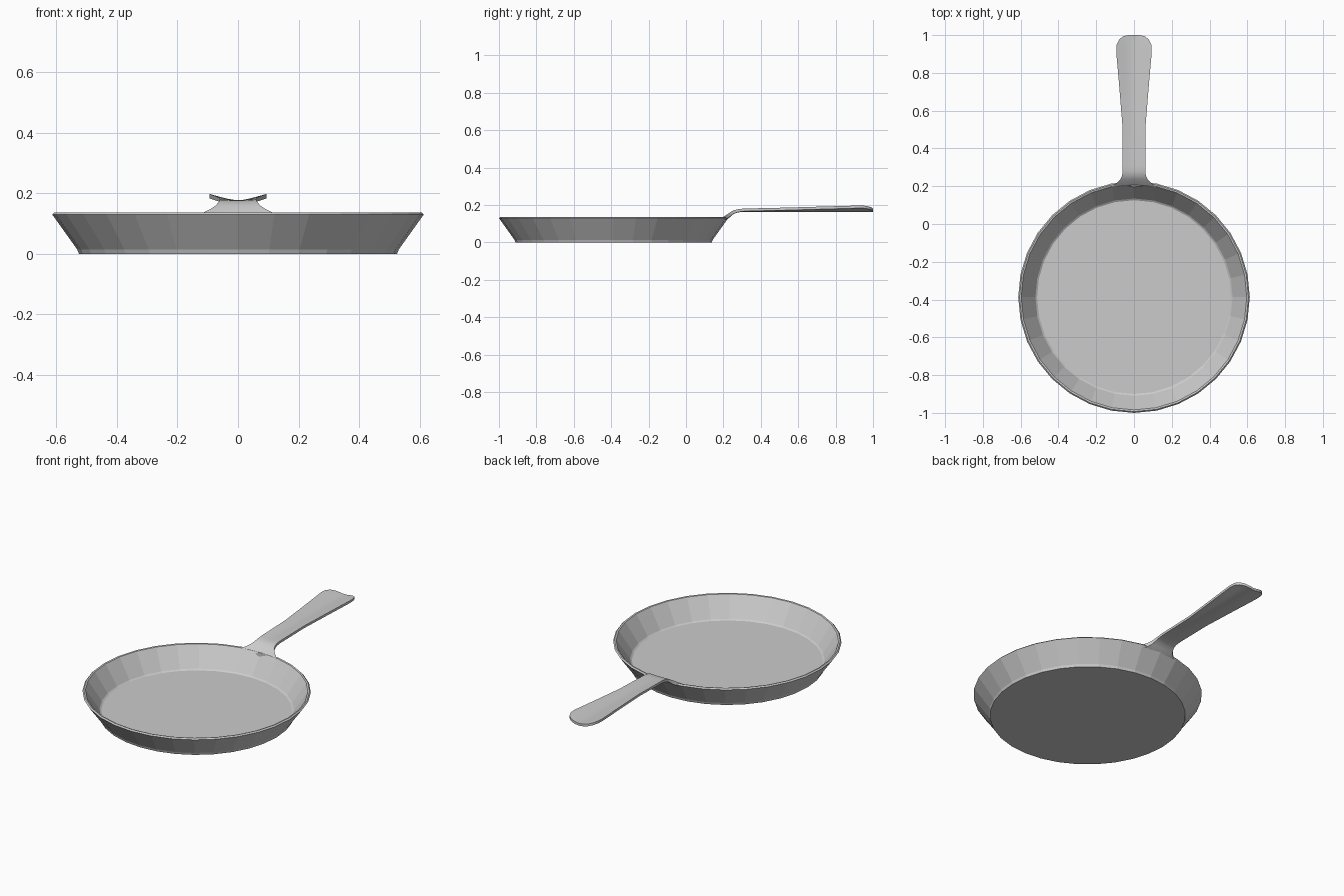
import bpy, bmesh, math

if "Cube" in bpy.data.objects:
    bpy.data.objects.remove(bpy.data.objects["Cube"])

SIDES = 32
CY = -0.387          # pan centre along y


def make_object(name, bm):
    bmesh.ops.recalc_face_normals(bm, faces=bm.faces)
    mesh = bpy.data.meshes.new(name)
    bm.to_mesh(mesh)
    bm.free()
    obj = bpy.data.objects.new(name, mesh)
    bpy.context.collection.objects.link(obj)
    return obj


def bridge(bm, a, b):
    n = len(a)
    for i in range(n):
        bm.faces.new((a[i], a[(i + 1) % n], b[(i + 1) % n], b[i]))


# Pan: one profile (radius, z) from underside, over the rim, to the cooking floor
profile = [(0.525, 0.0), (0.530, 0.014), (0.613, 0.130), (0.606, 0.137),
           (0.597, 0.135), (0.522, 0.023), (0.513, 0.017)]
bm = bmesh.new()
rings = []
for r, z in profile:
    rings.append([bm.verts.new((r * math.cos(2 * math.pi * i / SIDES),
                                CY + r * math.sin(2 * math.pi * i / SIDES), z))
                  for i in range(SIDES)])
for a, b in zip(rings, rings[1:]):
    bridge(bm, a, b)
bm.faces.new(rings[0])
bm.faces.new(rings[-1])
make_object("pan_body", bm)

# Handle stations: y, half width, top z, bottom z, edge lift, curve along the rim
stations = [(0.208, 0.118, 0.134, 0.115, 0.0, 1.0),
            (0.222, 0.092, 0.147, 0.124, 0.0, 0.9),
            (0.238, 0.073, 0.160, 0.138, 0.0, 0.7),
            (0.256, 0.063, 0.171, 0.153, 0.001, 0.4),
            (0.280, 0.060, 0.176, 0.161, 0.002, 0.0),
            (0.310, 0.060, 0.177, 0.163, 0.004, 0.0),
            (0.530, 0.062, 0.177, 0.163, 0.009, 0.0),
            (0.740, 0.079, 0.177, 0.163, 0.015, 0.0),
            (0.910, 0.094, 0.177, 0.163, 0.020, 0.0),
            (0.950, 0.092, 0.177, 0.163, 0.020, 0.0),
            (0.978, 0.078, 0.177, 0.163, 0.015, 0.0),
            (0.994, 0.056, 0.177, 0.163, 0.009, 0.0),
            (1.000, 0.030, 0.177, 0.163, 0.003, 0.0)]
columns = (-1.0, -0.6, -0.2, 0.2, 0.6, 1.0)
bm = bmesh.new()
loops = []
for y, hw, top, bottom, lift, curve in stations:
    def point(u, z):
        x = u * hw
        rise = lift * max(0.0, (abs(u) - 0.2) / 0.8)
        return bm.verts.new((x, y - curve * x * x / 1.2, z + rise))
    loops.append([point(u, top) for u in columns] +
                 [point(u, bottom) for u in reversed(columns)])
for a, b in zip(loops, loops[1:]):
    bridge(bm, a, b)
bm.faces.new(loops[0])
bm.faces.new(loops[-1])
handle = make_object("handle", bm)

# Smooth the gentle bends of the handle, keep its edges sharp
bpy.context.view_layer.objects.active = handle
handle.select_set(True)
bpy.ops.object.shade_smooth_by_angle(angle=math.radians(35))
